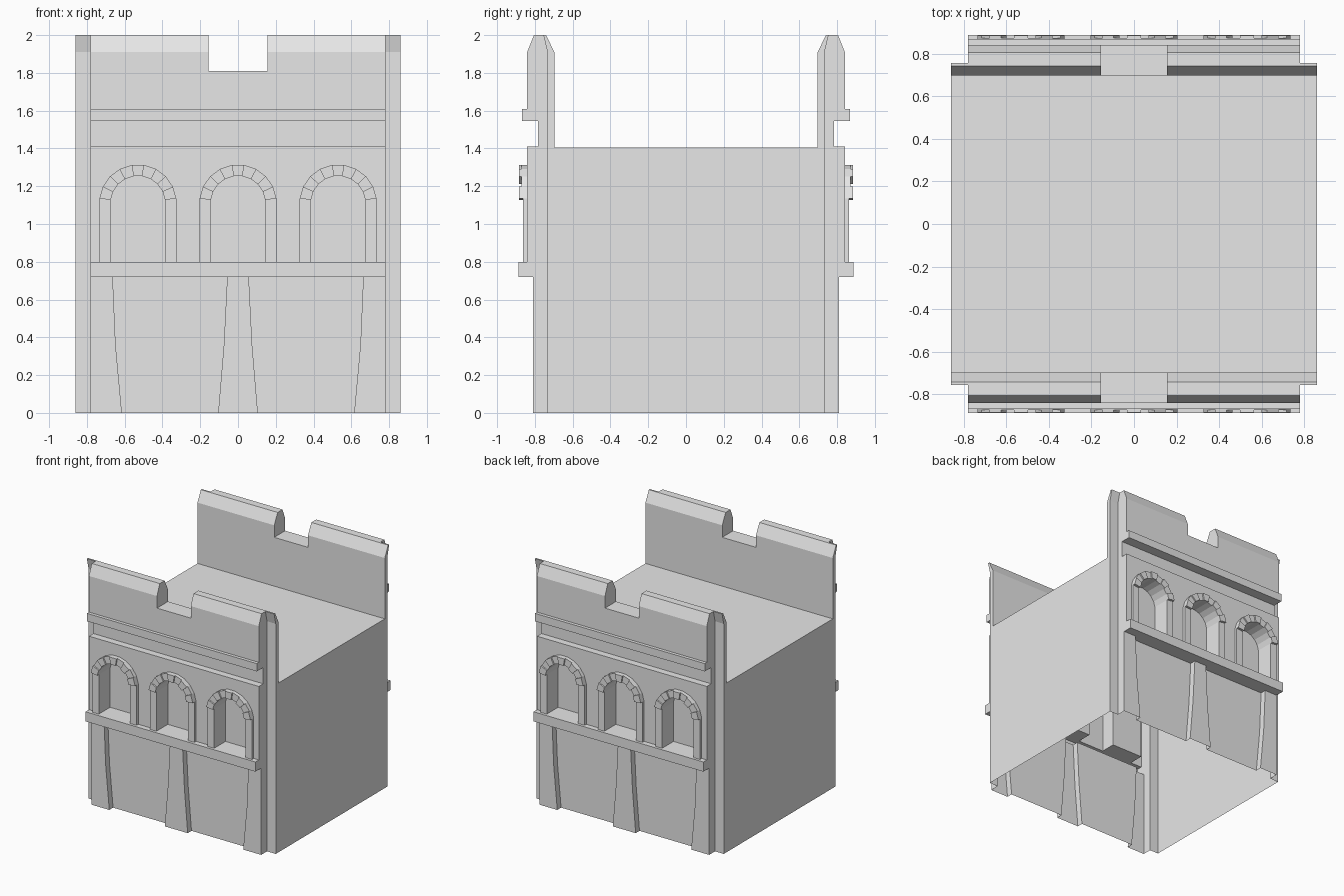
import bpy
import bmesh
from math import radians, cos, sin

if "Cube" in bpy.data.objects:
    bpy.data.objects.remove(bpy.data.objects["Cube"], do_unlink=True)

stone = bpy.data.materials.new("grey_stone")
stone.use_nodes = True
GREY = (0.8, 0.8, 0.8, 1)
stone.diffuse_color = GREY
stone.node_tree.nodes["Principled BSDF"].inputs["Base Color"].default_value = GREY

HALF_W, FACADE_W = 0.86, 0.78      # half widths of building and facade
WALL_Y = 0.841                     # outer plane of the upper facade wall
LEDGE_Z = 0.80
ARCH_Z, R_IN, R_OUT, STONES = 1.11, 0.145, 0.205, 9
ARCH_XS = (-0.53, 0, 0.53)


def add_prism(bm, pts, axis, a, b):
    """Extrude a closed outline along X (points are y, z) or Y (points are x, z)."""
    def place(p, t):
        return (t, p[0], p[1]) if axis == "X" else (p[0], t, p[1])
    lo = [bm.verts.new(place(p, a)) for p in pts]
    hi = [bm.verts.new(place(p, b)) for p in pts]
    bm.faces.new(lo)
    bm.faces.new(hi)
    n = len(pts)
    for i in range(n):
        j = (i + 1) % n
        bm.faces.new((lo[i], lo[j], hi[j], hi[i]))


def make_object(name, bm):
    bmesh.ops.recalc_face_normals(bm, faces=bm.faces[:])
    mesh = bpy.data.meshes.new(name)
    bm.to_mesh(mesh)
    bm.free()
    mesh.materials.append(stone)
    obj = bpy.data.objects.new(name, mesh)
    bpy.context.collection.objects.link(obj)
    return obj


def prism(name, pts, axis, a, b):
    bm = bmesh.new()
    add_prism(bm, pts, axis, a, b)
    return make_object(name, bm)


def combine(target, tool, operation):
    tool.hide_render = True
    mod = target.modifiers.new("join", "BOOLEAN")
    mod.operation = operation
    mod.solver = "EXACT"
    mod.object = tool
    bpy.context.view_layer.objects.active = target
    bpy.ops.object.modifier_apply(modifier=mod.name)
    bpy.data.objects.remove(tool, do_unlink=True)


def arc_point(cx, r, i):
    a = radians(7 + 166 * i / STONES)
    return (cx + r * cos(a), ARCH_Z + r * sin(a))


# Main block with flat roof between two thin parapets
half = [(0.733, 0), (0.733, 1.91), (0.755, 2), (0.741, 2), (0.697, 1.91), (0.697, 1.405)]
outline = half + [(-y, z) for y, z in reversed(half)]
building = prism("building_shell", outline, "X", -HALF_W, HALF_W)

# Facade cross-section: panel, ledge, wall, groove, cornice, bevelled parapet
facade = [(0.72, 0), (0.76, 0), (0.76, 0.72), (0.886, 0.72), (0.886, LEDGE_Z),
          (WALL_Y, LEDGE_Z), (WALL_Y, 1.41), (0.783, 1.41), (0.783, 1.545),
          (0.868, 1.545), (0.868, 1.61), (WALL_Y, 1.61), (WALL_Y, 1.91),
          (0.805, 2), (0.745, 2), (0.72, 1.93)]
flare = [(0.665, 0.76), (0.648, 0.36), (0.615, 0)]
corner_pier = flare + [(FACADE_W, 0), (FACADE_W, 0.76)]
middle_half = [(0.055, 0.76), (0.075, 0.36), (0.105, 0)]
middle_pier = middle_half + [(-x, z) for x, z in reversed(middle_half)]

for side in (-1, 1):
    combine(building, prism("facade", [(side * y, z) for y, z in facade],
                            "X", -FACADE_W, FACADE_W), "UNION")
    # Flared piers under the ledge
    piers = [middle_pier, corner_pier, [(-x, z) for x, z in corner_pier]]
    for pts in piers:
        combine(building, prism("pier", pts, "Y", side * 0.745, side * 0.81), "UNION")
    # Arched niches
    for cx in ARCH_XS:
        arch = [arc_point(cx, R_IN, i) for i in range(STONES + 1)]
        niche = [(arch[0][0], LEDGE_Z)] + arch + [(arch[-1][0], LEDGE_Z)]
        combine(building, prism("niche_cutter", niche, "Y", side * 0.715, side * 0.95),
                "DIFFERENCE")

# Gap in the middle of both parapets
gap = [(-0.155, 1.81), (0.155, 1.81), (0.155, 2.2), (-0.155, 2.2)]
combine(building, prism("gap_cutter", gap, "Y", -1, 1), "DIFFERENCE")

# Open underside
bm = bmesh.new()
bm.from_mesh(building.data)
bottom = [f for f in bm.faces if all(v.co.z < 0.001 for v in f.verts)]
bmesh.ops.delete(bm, geom=bottom, context="FACES")
bm.to_mesh(building.data)
bm.free()

# Raised arch surrounds: two jambs and a ring of alternating stones
for side, face in ((-1, "front"), (1, "back")):
    for cx, spot in zip(ARCH_XS, ("right", "middle", "left")):
        bm = bmesh.new()
        for i in (0, STONES):
            inner, outer = arc_point(cx, R_IN, i), arc_point(cx, R_OUT, i)
            jamb = [(inner[0], LEDGE_Z), inner, outer, (outer[0], LEDGE_Z)]
            add_prism(bm, jamb, "Y", side * WALL_Y, side * 0.864)
        for i in range(STONES):
            block = [arc_point(cx, R_IN, i), arc_point(cx, R_OUT, i),
                     arc_point(cx, R_OUT, i + 1), arc_point(cx, R_IN, i + 1)]
            depth = 0.872 if i % 2 else 0.884
            add_prism(bm, block, "Y", side * WALL_Y, side * depth)
        make_object(f"{face}_{spot}_arch_surround", bm)
